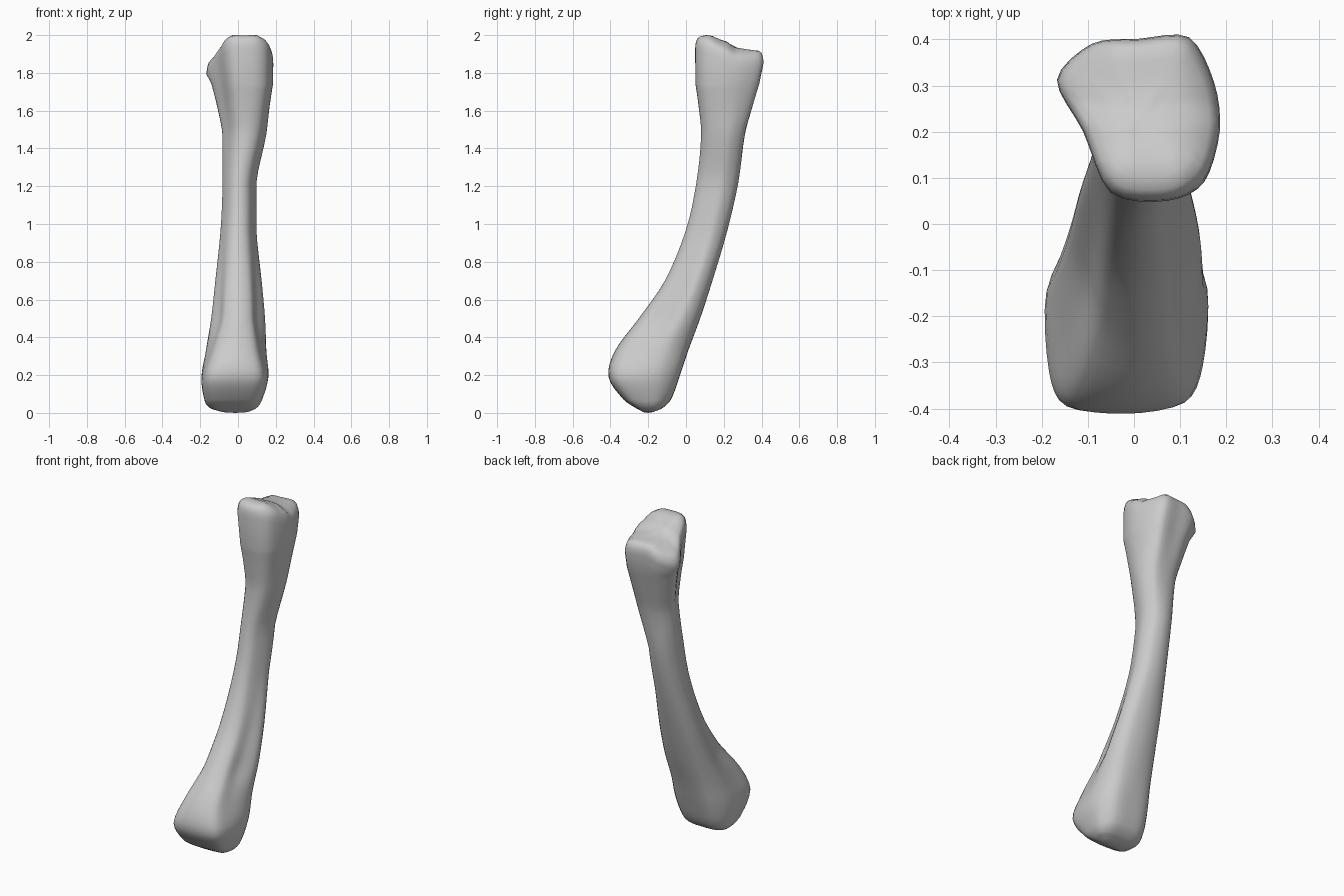
import bpy, bmesh, math

if "Cube" in bpy.data.objects:
    bpy.data.objects.remove(bpy.data.objects["Cube"])

# Cross-section outlines in a -1..1 box, counter-clockwise from the front
SHAPES = [
    # rounded lower knuckle
    [(0, -1), (.72, -.88), (.95, -.45), (1, .4), (.65, .92), (0, 1), (-.65, .92), (-1, .4), (-.97, -.5), (-.75, -.92)],
    # neck: narrow front ridge, wide back
    [(0, -1), (.5, -.8), (.68, -.25), (1, .35), (.72, .85), (0, 1), (-.72, .85), (-1, .35), (-.7, -.25), (-.5, -.8)],
    # shaft
    [(0, -1), (.5, -.82), (.88, -.25), (1, .3), (.65, .83), (0, 1), (-.65, .83), (-1, .3), (-.88, -.25), (-.5, -.82)],
    # upper head: skewed block
    [(.35, -1), (.8, -.77), (1, -.15), (.93, .45), (.62, 1), (0, .98), (-.57, .92), (-1, .48), (-.68, -.15), (-.34, -.9)],
]
# z, left, right, front, back, outline index (blended)
KEYS = [
    (.004, -.08, .05, -.225, -.175, 0), (.025, -.145, .095, -.265, -.125, 0),
    (.07, -.175, .125, -.33, -.08, 0), (.19, -.19, .158, -.41, -.035, 0),
    (.33, -.17, .15, -.375, .012, .45), (.5, -.142, .143, -.25, .075, 1),
    (.7, -.12, .125, -.112, .14, 1.3), (.97, -.092, .097, 0, .22, 1.8),
    (1.22, -.081, .097, .055, .277, 2), (1.47, -.082, .15, .08, .312, 2.4),
    (1.62, -.11, .168, .068, .35, 2.8), (1.74, -.14, .184, .052, .382, 3),
]
SEG = 4


def hermite(p0, p1, m0, m1, t):
    return ((2*t**3 - 3*t*t + 1)*p0 + (t**3 - 2*t*t + t)*m0
            + (3*t*t - 2*t**3)*p1 + (t**3 - t*t)*m1)


def key_at(i, t):
    a, b = KEYS[i], KEYS[i + 1]
    pa, nb = KEYS[max(i - 1, 0)], KEYS[min(i + 2, len(KEYS) - 1)]
    h = b[0] - a[0]
    vals = [a[0] + h*t]
    for k in range(1, 6):
        m0 = (b[k] - pa[k])/(b[0] - pa[0])*h
        m1 = (nb[k] - a[k])/(nb[0] - a[0])*h
        lim = 3*abs(b[k] - a[k])
        m0, m1 = (max(-lim, min(lim, m)) for m in (m0, m1))
        vals.append(hermite(a[k], b[k], m0, m1, t))
    return vals


def outline(xl, xr, yf, yb, s):
    s = max(0, min(2.9999, s))
    i, f = int(s), s - int(s)
    pts = [((xl + xr)/2 + (xr - xl)/2*(a[0]*(1 - f) + b[0]*f),
            (yf + yb)/2 + (yb - yf)/2*(a[1]*(1 - f) + b[1]*f))
           for a, b in zip(SHAPES[i], SHAPES[i + 1])]
    n, out = len(pts), []
    for j in range(n):
        p, a, b, q = (pts[(j + d) % n] for d in (-1, 0, 1, 2))
        for k in range(SEG):
            out.append(tuple(hermite(a[c], b[c], (b[c] - p[c])*.45, (q[c] - a[c])*.45, k/SEG)
                             for c in (0, 1)))
    return out


# Joint surface height: high front lip, lower back ledge, falling to the left
PROFILE = [(0, 1.985), (.12, 2.0), (.2, 1.97), (.27, 1.932), (.36, 1.92), (.5, 1.91)]


def top_height(x, y):
    z = PROFILE[-1][1]
    for (y0, z0), (y1, z1) in zip(PROFILE, PROFILE[1:]):
        if y0 <= y <= y1:
            t = (y - y0)/(y1 - y0)
            z = z0 + (z1 - z0)*t*t*(3 - 2*t)
    return z - .5*max(0, -x - .03) - .5*max(0, x - .1)


# Shaft and lower knuckle rings
rings = []
for i in range(len(KEYS) - 1):
    steps = 4
    for k in range(steps):
        z, *box = key_at(i, k/steps)
        rings.append([(x, y, z) for x, y in outline(*box)])
rings.append([(x, y, KEYS[-1][0]) for x, y in outline(*KEYS[-1][1:])])

# Upper head rim and joint surface rings
head = outline(-.167, .186, .05, .405, 3)
cx, cy = .02, .23
for scale, drop in [(1, .065), (.985, .035), (.94, .012), (.86, .002), (.7, 0), (.5, 0), (.25, 0)]:
    ring = []
    for x, y in head:
        px, py = cx + (x - cx)*scale, cy + (y - cy)*scale
        ring.append((px, py, top_height(px, py) - drop))
    rings.append(ring)

bm = bmesh.new()
loops = [[bm.verts.new(p) for p in r] for r in rings]
n = len(loops[0])
for a, b in zip(loops, loops[1:]):
    for j in range(n):
        bm.faces.new((a[j], a[(j + 1) % n], b[(j + 1) % n], b[j]))
for loop, tip in ((loops[0], (-.015, -.2, 0)), (loops[-1], (cx, cy, top_height(cx, cy)))):
    c = bm.verts.new(tip)
    for j in range(n):
        bm.faces.new((loop[j], loop[(j + 1) % n], c))
bmesh.ops.recalc_face_normals(bm, faces=bm.faces)
mesh = bpy.data.meshes.new("long_bone")
bm.to_mesh(mesh)
bm.free()
bone = bpy.data.objects.new("long_bone", mesh)
bpy.context.collection.objects.link(bone)
for p in mesh.polygons:
    p.use_smooth = True
